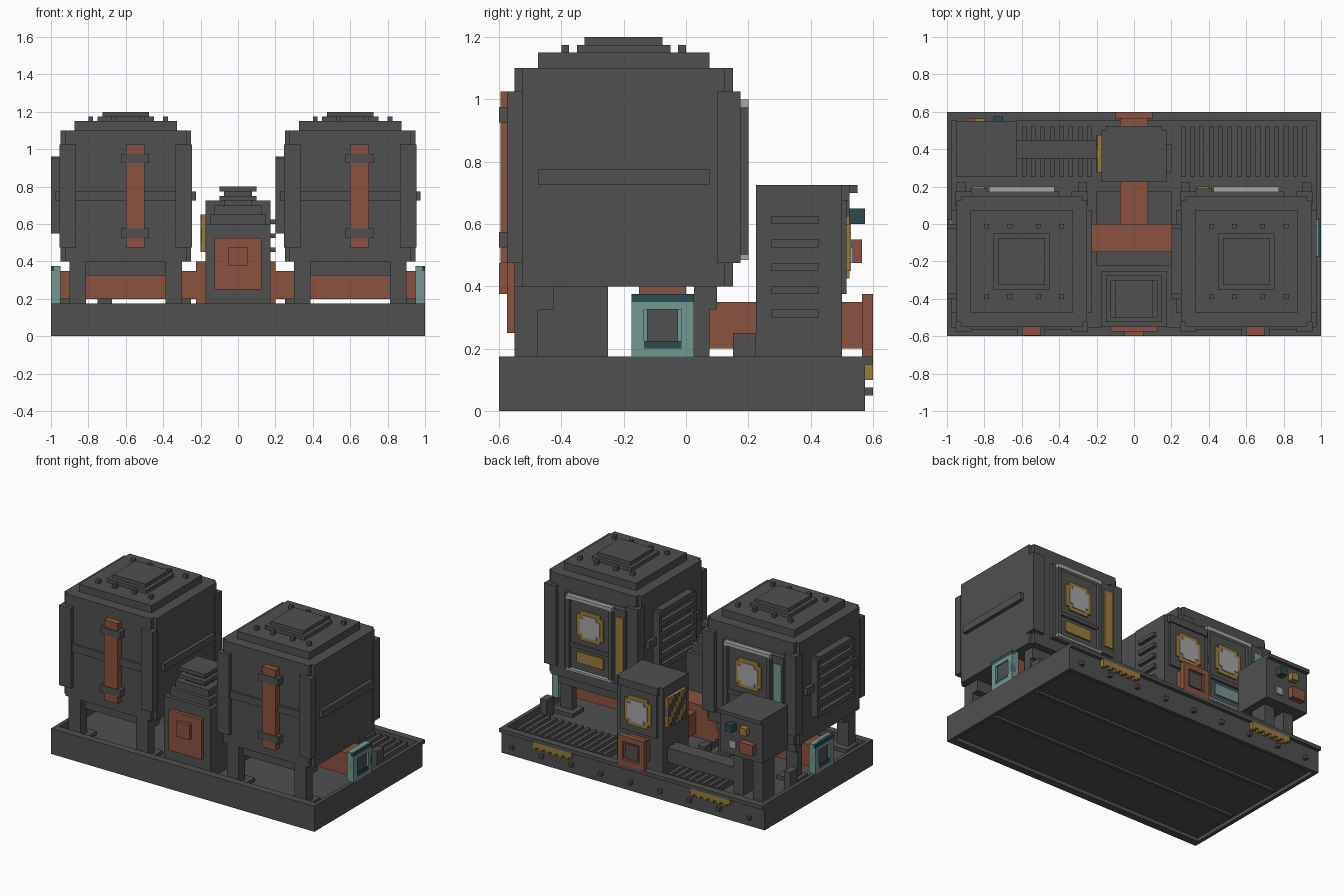
import bpy
import bmesh

if "Cube" in bpy.data.objects:
    bpy.data.objects.remove(bpy.data.objects["Cube"])

UNIT = 0.025  # every part sits on this grid


def material(name, red, green, blue):
    mat = bpy.data.materials.new(name)
    mat.use_nodes = True
    colour = (red, green, blue, 1)
    mat.diffuse_color = colour
    mat.node_tree.nodes["Principled BSDF"].inputs["Base Color"].default_value = colour
    return mat


steel = material("dark steel", .08, .08, .08)
rust = material("rust red", .26, .085, .05)
teal = material("pale teal", .17, .31, .29)
deep_teal = material("deep teal", .025, .07, .08)
gold = material("warning gold", .33, .2, .045)
silver = material("silver", .38, .38, .4)


def part(name, mat, *boxes, shift=0):
    """One object made of boxes given as (x range, y range, z range) in grid units."""
    bm = bmesh.new()
    for xs, ys, zs in boxes:
        verts = bmesh.ops.create_cube(bm, size=1)["verts"]
        for vert in verts:
            for axis, (low, high) in enumerate((xs, ys, zs)):
                vert.co[axis] = UNIT * (high if vert.co[axis] > 0 else low)
            vert.co.x += UNIT * shift
    mesh = bpy.data.meshes.new(name)
    bm.to_mesh(mesh)
    bm.free()
    mesh.materials.append(mat)
    obj = bpy.data.objects.new(name, mesh)
    bpy.context.collection.objects.link(obj)
    return obj


def both(low, high):
    """The same x range on the right and on the left."""
    return (low, high), (-high, -low)


def lens(name, x, z, y):
    """Gold stepped ring around a silver pane, facing the back."""
    part(name + "_ring", gold,
         ((x - 4, x + 4), (y, y + .4), (z - 3, z + 3)),
         ((x - 3, x + 3), (y, y + .4), (z - 4, z + 4)))
    part(name + "_pane", silver,
         ((x - 3, x + 3), (y, y + .6), (z - 2, z + 2)),
         ((x - 2, x + 2), (y, y + .6), (z - 3, z + 3)))


# Base tray with rim, floor and underside ribs
part("tray_rim", steel,
     ((-40, 40), (-24, -22), (0, 7)),
     ((-40, 40), (22, 23), (0, 7)),
     ((-40, 40), (22, 24), (6, 7)),
     *[(xs, (-22, 22), (0, 7)) for xs in both(39, 40)])
part("tray_floor", steel, ((-39, 39), (-22, 22), (1, 5)))
part("underside_ribs", steel, *[((-38, 38), (y - .5, y + .5), (.4, 1)) for y in (-8, 8)])
part("rim_bolts", steel, *[((x, x + 1), (23, 24), (2, 3)) for x in range(-36, 37, 9)])
for side, centre in (("left", 24), ("right", -24)):
    part(side + "_rim_hazard", gold,
         ((-6, 6), (23, 24), (4.6, 6)),
         *[((x, x + 1), (23, 24), (4, 5)) for x in range(-5, 6, 2)], shift=centre)

# Floor gratings
part("left_grating", steel, *[((x, x + 1), (10, 21), (5, 6.6)) for x in range(10, 38, 2)])
part("right_grating", steel, *[((x, x + 1), (10, 21), (5, 6.6)) for x in range(-24, -8, 2)])


def tank(side, centre, accent):
    def add(name, mat, *boxes):
        part(side + "_tank_" + name, mat, *boxes, shift=centre)

    # Body with stepped corners and layered lid
    add("body", steel,
        ((-14, 14), (-21, 5), (16, 44)),
        ((-13, 13), (-22, 6), (16, 44)))
    add("lid", steel, ((-11, 11), (-19, 3), (44, 46)))
    add("hatch", steel,
        ((-6, 6), (-14, -2), (46, 47)),
        ((-5, 5), (-13, -3), (47, 48)))
    add("lid_bolts", steel, *[((x, x + 1), (y, y + 1), (46, 47))
                              for x in (-8, -3, 3, 8) for y in (-16, -1)])
    # Corner posts and belts
    add("corner_posts", steel, *[(xs, ys, (19, 41)) for xs in both(10.6, 14.2)
                                 for ys in ((-23, -21), (4, 7))])
    add("belts", steel,
        ((-10.6, 10.6), (-22.6, -22), (29, 31)),
        *[(xs, (-19, 3), (29, 31)) for xs in both(14, 15)])
    # Legs, beams and feet
    add("beams", steel, *[((-12, 12), ys, (13, 16)) for ys in ((-20, -17), (1, 4))])
    add("legs", steel, *[(xs, ys, (5, 16)) for xs in both(8.5, 12)
                         for ys in ((-22, -19), (1, 3))])
    add("feet", steel, *[(xs, ys, (5, 6)) for xs in both(7, 13)
                         for ys in ((-22, -17), (0, 5))])
    add("anchor_blocks", steel, *[(xs, (6, 9), (5, 10)) for xs in both(12, 14)])
    # Front strip with straps
    add("front_strip", rust, ((0, 4), (-23.8, -22), (19, 41)))
    add("front_straps", steel, *[((-1, 5), (-24, -22), (z, z + 2)) for z in (21, 37)])
    # Side louvre
    add("louvre_frame", steel,
        ((-15, -14), (-16, 0), (22, 38)),
        *[((-16, -14), (y, y + 1), (22, 38)) for y in (-16, -1)])
    add("louvre_slats", steel, *[((-16, -14), (-15, -1), (z, z + 1.4))
                                 for z in range(22, 38, 3)])
    # Back window and gauge
    add("window_panel", steel, ((-8, 8), (6, 7), (19, 40)))
    add("window_frame", steel,
        *[(xs, (7, 8), (20, 39)) for xs in both(6, 7)],
        ((-6, 6), (7, 7.6), (26, 27)))
    add("window_trim", silver,
        ((-7, 7), (7, 8), (39, 40)),
        ((-7, 7), (7, 8), (19.4, 20)))
    lens(side + "_tank_lens", centre, 32.5, 7)
    add("window_plate", accent, ((-4, 4), (7, 7.4), (22, 25)))
    add("gauge_case", steel, ((-11, -7.4), (6, 7.6), (20, 40)))
    add("gauge_strip", accent, ((-10.5, -8), (7, 8), (22, 38)))


tank("left", 24, gold)
tank("right", -24, teal)

# Pipework with central hub
part("hub_plinth", steel, ((-8, 8), (-9, 7), (5, 7)))
part("cross_pipe", rust, ((-38, 38), (-6, 0), (8, 14)))
part("hub", rust, ((-9, 8), (-6, 0), (7, 16)))
part("back_pipe", rust, ((-3, 3), (0, 23), (8, 14)))
part("back_flange", rust,
     ((-4, 4), (22.6, 23.4), (7, 15)),
     *[(xs, (23, 24), (7, 15)) for xs in both(2.5, 4)],
     *[((-3, 3), (23, 24), zs) for zs in ((7, 8.5), (13.5, 15))])
part("back_flange_core", steel, ((-2, 2), (23, 23.7), (9, 13)))

# Pipe end flanges
for side, sign in (("left", 1), ("right", -1)):
    def end(low, high):
        return tuple(sorted((sign * low, sign * high)))

    part(side + "_flange", teal,
         (end(38, 39.4), (-7, 1), (7, 15)),
         *[(end(39, 40), ys, (8, 14)) for ys in ((-7, -5.4), (-.6, 1))],
         (end(39, 40), (-7, 1), (7, 8)),
         (end(39, 40), (-6, 0), (13, 14)))
    part(side + "_flange_bands", deep_teal,
         (end(39, 40), (-7, 1), (14, 15)),
         (end(39, 39.9), (-6, 0), (8, 9)),
         *[(end(39, 40.0), ys, (9, 12)) for ys in ((-7, -6.4), (.4, 1))])
    part(side + "_flange_core", steel, (end(39, 39.7), (-5, -1), (9, 13)))

# Front cabinet with stacked cooling cap
part("front_cabinet", steel,
     ((-7, 7), (-22, -10), (5, 24)),
     ((-6, 6), (-21, -11), (24, 26)),
     ((-5, 5), (-20, -12), (26, 28)))
part("cooling_cap", steel,
     ((-3, 3), (-18.5, -13.5), (28, 31)),
     *[((-4, 4), (-20, -12), (z, z + 1)) for z in (29, 31)])
part("front_panel", rust, ((-5, 5), (-23, -22), (10, 21)))
part("front_button", rust, ((-2, 2), (-24, -23), (15, 19)))

# Back cabinet
part("back_cabinet", steel,
     ((-7, 7), (9, 20), (5, 29)),
     ((-6, 6), (20, 21), (27, 29)),
     ((-5.5, 5.5), (20, 20.6), (15, 27)))
lens("cabinet_lens", 0, 21, 20.6)
part("cabinet_slats", steel, *[((7, 8), (11, 17), (z, z + 1)) for z in range(12, 26, 3)])
part("cabinet_hazard_plate", gold, ((-7.8, -7), (11, 19), (18, 26)))
part("cabinet_hazard_stripes", steel,
     *[((-8, -7), (11 + col, 12 + col), (18 + row, 19 + row))
       for row in range(8) for col in range(8) if (row + col) % 5 < 2])

# Control console on legs, with conduit
part("console", steel,
     ((-38, -25), (10, 21), (17, 28)),
     ((-38, -25), (10, 22), (28, 29)))
part("console_legs", steel, *[((x, x + 3), (13, 18), (5, 17)) for x in (-36, -30)])
part("conduit", steel, ((-30, -7), (14, 18), (8, 12)))
part("console_teal_key", deep_teal, ((-30, -28), (21, 23), (24, 26)))
part("console_gold_key", gold, ((-34, -32), (21, 22.6), (24, 26)))
part("console_red_key", rust, ((-36, -32), (21, 22.6), (19, 22)))
part("console_socket", silver, ((-30, -28), (21, 21.4), (19, 21)))
